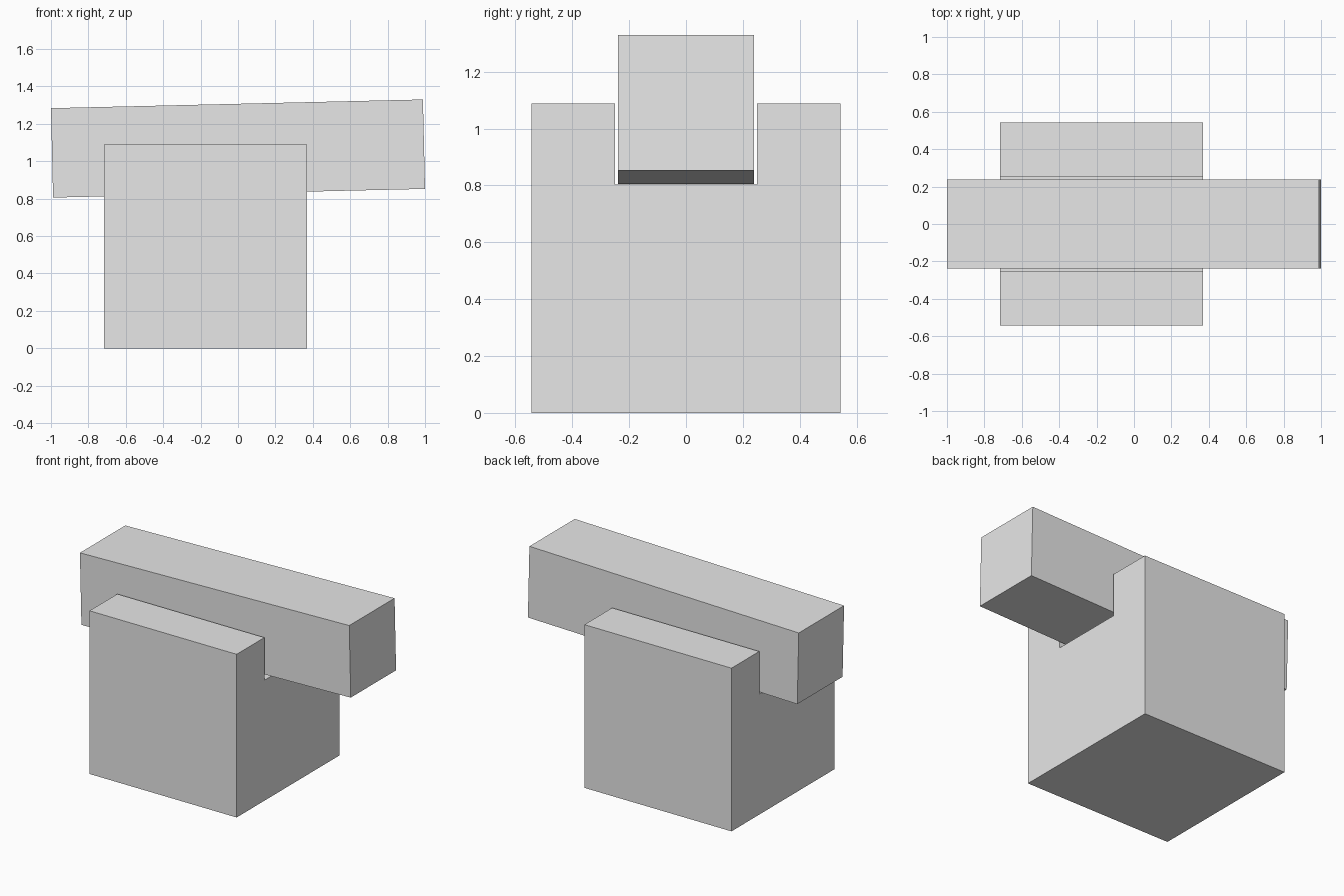
import bpy
import bmesh
import math

cube = bpy.data.objects.get("Cube")
if cube:
    bpy.data.objects.remove(cube, do_unlink=True)

# Single plain grey
grey = bpy.data.materials.new("light grey")
grey.use_nodes = True
colour = (0.8, 0.8, 0.8, 1)
grey.diffuse_color = colour
grey.node_tree.nodes["Principled BSDF"].inputs["Base Color"].default_value = colour


def extrude_profile(name, profile, length):
    """Extrude a closed (y, z) profile along x, centred on the object origin."""
    bm = bmesh.new()
    face = bm.faces.new([bm.verts.new((-length / 2, y, z)) for y, z in profile])
    result = bmesh.ops.extrude_face_region(bm, geom=[face])
    moved = [v for v in result["geom"] if isinstance(v, bmesh.types.BMVert)]
    bmesh.ops.translate(bm, verts=moved, vec=(length, 0, 0))
    bmesh.ops.recalc_face_normals(bm, faces=bm.faces)
    mesh = bpy.data.meshes.new(name)
    bm.to_mesh(mesh)
    bm.free()
    mesh.materials.append(grey)
    obj = bpy.data.objects.new(name, mesh)
    bpy.context.collection.objects.link(obj)
    return obj


# Cubic block with a channel cut through its top
SIZE, SLOT, FLOOR = 1.086, 0.25, 0.804
half = [(SIZE / 2, 0), (SIZE / 2, SIZE + 0.003), (SLOT, SIZE + 0.003), (SLOT, FLOOR)]
block = extrude_profile("slotted_block", half + [(-y, z) for y, z in reversed(half)], SIZE)
block.location.x = -0.173

# Square beam lying in the channel, tipped up slightly at its +x end
r = 0.239
beam = extrude_profile("beam", [(-r, -r), (r, -r), (r, r), (-r, r)], 1.989)
beam.location.z = 1.068
beam.rotation_euler.y = -math.radians(1.34)
